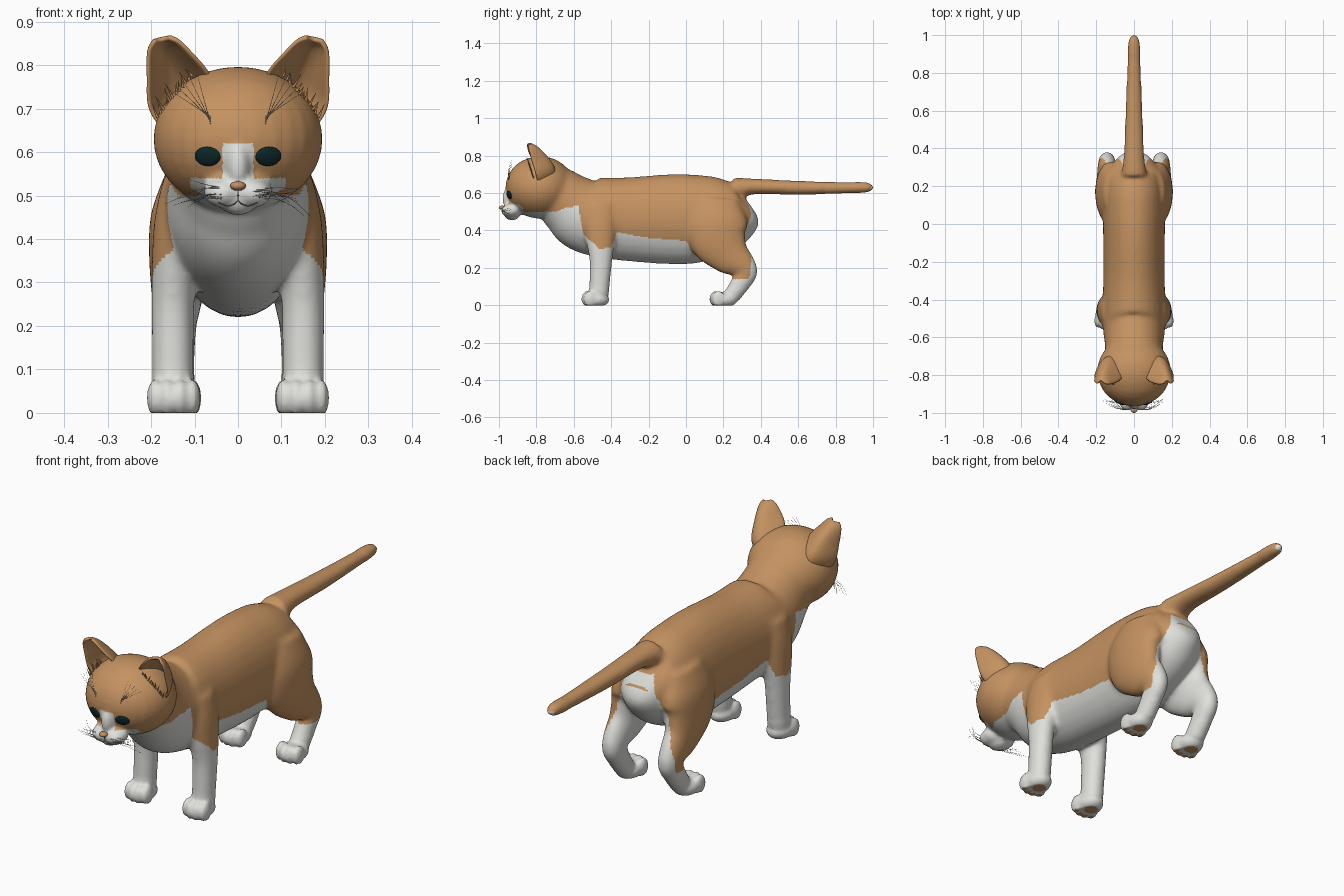
import bpy, bmesh, math, random
from mathutils import Vector, Matrix
from mathutils.bvhtree import BVHTree

random.seed(4)
if "Cube" in bpy.data.objects:
    bpy.data.objects.remove(bpy.data.objects["Cube"])


def material(name, rgb):
    m = bpy.data.materials.new(name)
    m.use_nodes = True
    m.diffuse_color = (*rgb, 1)
    m.node_tree.nodes["Principled BSDF"].inputs["Base Color"].default_value = (*rgb, 1)
    return m


ORANGE = material("ginger_fur", (0.56, 0.29, 0.12))
WHITE = material("white_fur", (0.74, 0.75, 0.71))
EYE = material("eye_dark_teal", (0.004, 0.02, 0.022))
NOSE = material("nose_tan", (0.55, 0.27, 0.14))
LINE = material("mouth_grey", (0.16, 0.15, 0.14))
HAIR = material("whisker_grey", (0.45, 0.45, 0.43))


def add_object(name, data, *mats):
    ob = bpy.data.objects.new(name, data)
    bpy.context.collection.objects.link(ob)
    for m in mats:
        data.materials.append(m)
    return ob


def mesh_from(bm, name):
    bmesh.ops.recalc_face_normals(bm, faces=bm.faces)
    me = bpy.data.meshes.new(name)
    bm.to_mesh(me)
    bm.free()
    me.shade_smooth()
    return me


def spline(rows, steps=6):
    """Smooth interpolation through rows of any length."""
    v = [Vector(r) for r in rows]
    v = [v[0] * 2 - v[1]] + v + [v[-1] * 2 - v[-2]]
    out = []
    for a, b, c, d in zip(v, v[1:], v[2:], v[3:]):
        for i in range(steps):
            t = i / steps
            out.append((b * 2 + (c - a) * t + (a * 2 - b * 5 + c * 4 - d) * t * t
                        + (b * 3 - a - c * 3 + d) * t ** 3) * 0.5)
    return out + [v[-2]]


def tube(bm, rings, side=1, n=28):
    """Loft of ellipses: x, y, z, half width, half depth."""
    pts = spline(rings)
    centres = [Vector((p[0] * side, p[1], p[2])) for p in pts]
    loops = []
    for i, (p, c) in enumerate(zip(pts, centres)):
        t = centres[min(i + 1, len(pts) - 1)] - centres[max(i - 1, 0)]
        up = t.cross(Vector((1, 0, 0))).normalized()
        rx, ru = max(p[3], 0.002), max(p[4], 0.002)
        ang = [math.tau * k / n for k in range(n)]
        loops.append([bm.verts.new(c + Vector((rx * math.cos(a), 0, 0)) + up * ru * math.sin(a))
                      for a in ang])
    for a, b in zip(loops, loops[1:]):
        for k in range(n):
            bm.faces.new((a[k], a[(k + 1) % n], b[(k + 1) % n], b[k]))
    bm.faces.new(loops[0])
    bm.faces.new(loops[-1])


def ball(bm, centre, radii, rot=Matrix()):
    m = Matrix.Translation(centre) @ rot @ Matrix.Diagonal((*radii, 1))
    bmesh.ops.create_uvsphere(bm, u_segments=28, v_segments=18, radius=1, matrix=m)


# Torso and tail
bm = bmesh.new()
tube(bm, [(0, .34, .54, .06, .07), (0, .30, .515, .12, .15), (0, .2, .485, .155, .205),
          (0, .05, .463, .165, .237), (0, -.1, .46, .163, .24), (0, -.3, .46, .163, .225),
          (0, -.45, .47, .168, .215), (0, -.55, .49, .165, .20), (0, -.63, .545, .155, .17),
          (0, -.7, .595, .15, .15), (0, -.8, .62, .13, .13)])
tube(bm, [(0, .26, .62, .07, .065), (0, .36, .635, .055, .043), (0, .6, .628, .046, .038),
          (0, .85, .628, .036, .031), (0, .95, .63, .031, .028), (0, .985, .63, .022, .02),
          (0, 1.003, .63, .004, .004)])

# Head, nose bridge and chin
ball(bm, (0, -.78, .63), (.196, .185, .167))
ball(bm, (0, -.925, .51), (.08, .05, .045))
ball(bm, (0, -.945, .57), (.028, .036, .06))
ball(bm, (0, -.93, .48), (.04, .04, .025))

# Whisker pads, legs and paws
PAWS = [(.148, -.485), (.146, .2)]
TOES = (-.043, -.015, .015, .043)
for s in (-1, 1):
    ball(bm, (s * .034, -.945, .505), (.043, .042, .033))
    tube(bm, [(.12, -.46, .55, .05, .09), (.13, -.46, .45, .062, .095), (.145, -.457, .35, .054, .08),
              (.15, -.455, .25, .05, .063), (.15, -.46, .15, .049, .057),
              (.15, -.465, .08, .048, .054), (.15, -.47, .03, .045, .05)], s)
    tube(bm, [(.11, .17, .57, .05, .11), (.125, .165, .46, .075, .16), (.132, .175, .36, .073, .16),
              (.14, .235, .27, .058, .115), (.143, .3, .215, .05, .076), (.143, .322, .17, .046, .06),
              (.143, .285, .11, .044, .052), (.143, .245, .05, .043, .045)], s)
    for px, py in PAWS:
        ball(bm, (s * px, py, .03), (.057, .075, .042))
        for off in TOES:
            ball(bm, (s * (px + off), py - .045 + abs(off) * .4, .034), (.0185, .036, .043))

# Fuse into one skin
body = add_object("body", mesh_from(bm, "body"))
remesh = body.modifiers.new("fuse", "REMESH")
remesh.mode = "VOXEL"
remesh.voxel_size = 0.008
skin = bpy.data.meshes.new_from_object(body.evaluated_get(bpy.context.evaluated_depsgraph_get()))
body.modifiers.clear()
body.data = skin
for m in (ORANGE, WHITE):
    skin.materials.append(m)

# Soften the joints, keep the toes and muzzle crisp
bm = bmesh.new()
bm.from_mesh(skin)
soft = [v for v in bm.verts if v.co.z > .09 and -.88 < v.co.y < .9]
for group, times in ((soft, 14), (list(bm.verts), 2)):
    for _ in range(times):
        bmesh.ops.smooth_vert(bm, verts=group, factor=.5, use_axis_x=True, use_axis_y=True, use_axis_z=True)
for v in bm.verts:
    v.co.z = max(v.co.z, 0)
bm.normal_update()

# Coat pattern: height of the colour border along the side
BORDER = [(-1, .5), (-.85, .5), (-.72, .49), (-.64, .525), (-.575, .53), (-.55, .38), (-.46, .3),
          (-.4, .31), (-.37, .39), (-.2, .36), (0, .345), (.08, .2), (.2, .14), (1.1, .13)]


def border(y):
    for (y0, z0), (y1, z1) in zip(BORDER, BORDER[1:]):
        if y <= y1:
            return z0 + (z1 - z0) * (y - y0) / (y1 - y0)
    return 0


def is_pad(x, y):
    for px, py in PAWS:
        if math.hypot(x - px, y - py - .015) < .03:
            return True
        if any(math.hypot(x - px - o, y - py + .05 - abs(o) * .4) < .013 for o in TOES):
            return True
    return False


def is_white(c, n):
    x, y, z = abs(c.x), c.y, c.z
    outward = n.x if c.x > 0 else -n.x
    if y > .36 and z > .5:                       # tail with pale tip
        return y > .985 and n.z < .3
    if z < .004:                                 # soles
        return not is_pad(x, y)
    if y < -.72 and z > .47:                     # face
        return z < .5 or (y < -.87 and x < .11 and z < .54) or (y < -.9 and x < .035 and z < .62)
    if y < -.5 and x < .15 and z < .5:           # chest
        return True
    if y > .2 and z < .56 and n.y > .3 and x < .06 + .35 * (.56 - z):   # rump
        return True
    if z < .42 and (outward < -.15 or (y > 0 and n.z < -.5 and x < .12)):  # inner legs, groin
        return True
    return z < border(y)


for f in bm.faces:
    f.material_index = int(is_white(f.calc_center_median(), f.normal))
    f.smooth = True
tree = BVHTree.FromBMesh(bm)
bm.to_mesh(skin)
bm.free()


def face_hit(x, z):
    hit, normal, _, _ = tree.ray_cast(Vector((x, -2, z)), Vector((0, 1, 0)))
    return hit, normal


def strands(name, paths, radius, mat, tip=1.0):
    cu = bpy.data.curves.new(name, "CURVE")
    cu.dimensions = "3D"
    cu.bevel_depth = radius
    cu.bevel_resolution = 0
    for path in paths:
        sp = cu.splines.new("POLY")
        sp.points.add(len(path) - 1)
        for i, (pt, co) in enumerate(zip(sp.points, path)):
            pt.co = (*co, 1)
            pt.radius = 1 + (tip - 1) * i / (len(path) - 1)
    return add_object(name, cu, mat)


# Nose
bm = bmesh.new()
ball(bm, (0, -.983, .522), (.018, .017, .011))
add_object("nose", mesh_from(bm, "nose"), NOSE)

EAR = [(.05, -.80, .75, .165, -.79, .64, .10), (.075, -.83, .792, .203, -.805, .70, .105),
       (.105, -.845, .825, .207, -.825, .77, .085), (.133, -.85, .853, .206, -.84, .83, .05),
       (.158, -.847, .865, .192, -.845, .858, .015)]
for s, label in ((1, "left"), (-1, "right")):
    # Eye
    hit, normal = face_hit(s * .07, .59)
    bm = bmesh.new()
    ball(bm, hit, (.031, .023, .009), normal.to_track_quat("Z", "Y").to_matrix().to_4x4())
    add_object(label + "_eye", mesh_from(bm, "eye"), EYE)

    # Cupped ear
    bm = bmesh.new()
    grid = []
    for r in spline(EAR):
        inner, outer = Vector(r[:3]), Vector(r[3:6])
        row = []
        for k in range(17):
            p = inner.lerp(outer, k / 16)
            p.y += r[6] * math.sin(math.pi * k / 16) ** .8
            row.append(bm.verts.new((p.x * s, p.y, p.z)))
        grid.append(row)
    for a, b in zip(grid, grid[1:]):
        for k in range(16):
            bm.faces.new((a[k], a[k + 1], b[k + 1], b[k]))
    ear = add_object(label + "_ear", mesh_from(bm, "ear"), ORANGE)
    thick = ear.modifiers.new("thickness", "SOLIDIFY")
    thick.thickness = .012
    thick.offset = 0
    ear.modifiers.new("round", "SUBSURF").levels = 1

    # Ear tufts
    tufts = []
    for i in range(12):
        a = Vector((.105, -.845, .775)).lerp(Vector((.185, -.815, .68)), i / 11)
        b = a + Vector((random.uniform(0, .02), -.008, random.uniform(.015, .035)))
        tufts.append([(s * a.x, a.y, a.z), (s * b.x, b.y, b.z)])
    strands(label + "_ear_tufts", tufts, .004, ORANGE, .1)

    # Whiskers and brow hairs
    hairs = []
    for i in range(10):
        root = face_hit(s * random.uniform(.03, .065), random.uniform(.49, .52))[0]
        reach, drop = random.uniform(.06, .11), random.uniform(-.01, .08)
        hairs.append([root + Vector((s * reach * t, .06 * t * t - .015 * t, .012 * t - drop * t * t))
                      for t in (0, .25, .5, .75, 1)])
    for i in range(5):
        root = face_hit(s * .063, .665 + .004 * i)[0]
        tip = Vector((s * (.03 + .016 * i), -.015, .11 - .012 * i))
        hairs.append([root + tip * t + Vector((0, .03 * t * t, 0)) for t in (0, .33, .66, 1)])
    strands(label + "_whiskers", hairs, .0009, HAIR, .4)

# Mouth line
half = [(.045, .484), (.025, .476), (.01, .48), (0, .488)]
mouth = [face_hit(x, z)[0] for x, z in half + [(-x, z) for x, z in half[-2::-1]]]
strands("mouth", [mouth, [face_hit(0, z)[0] for z in (.488, .5, .512)]], .0018, LINE)
